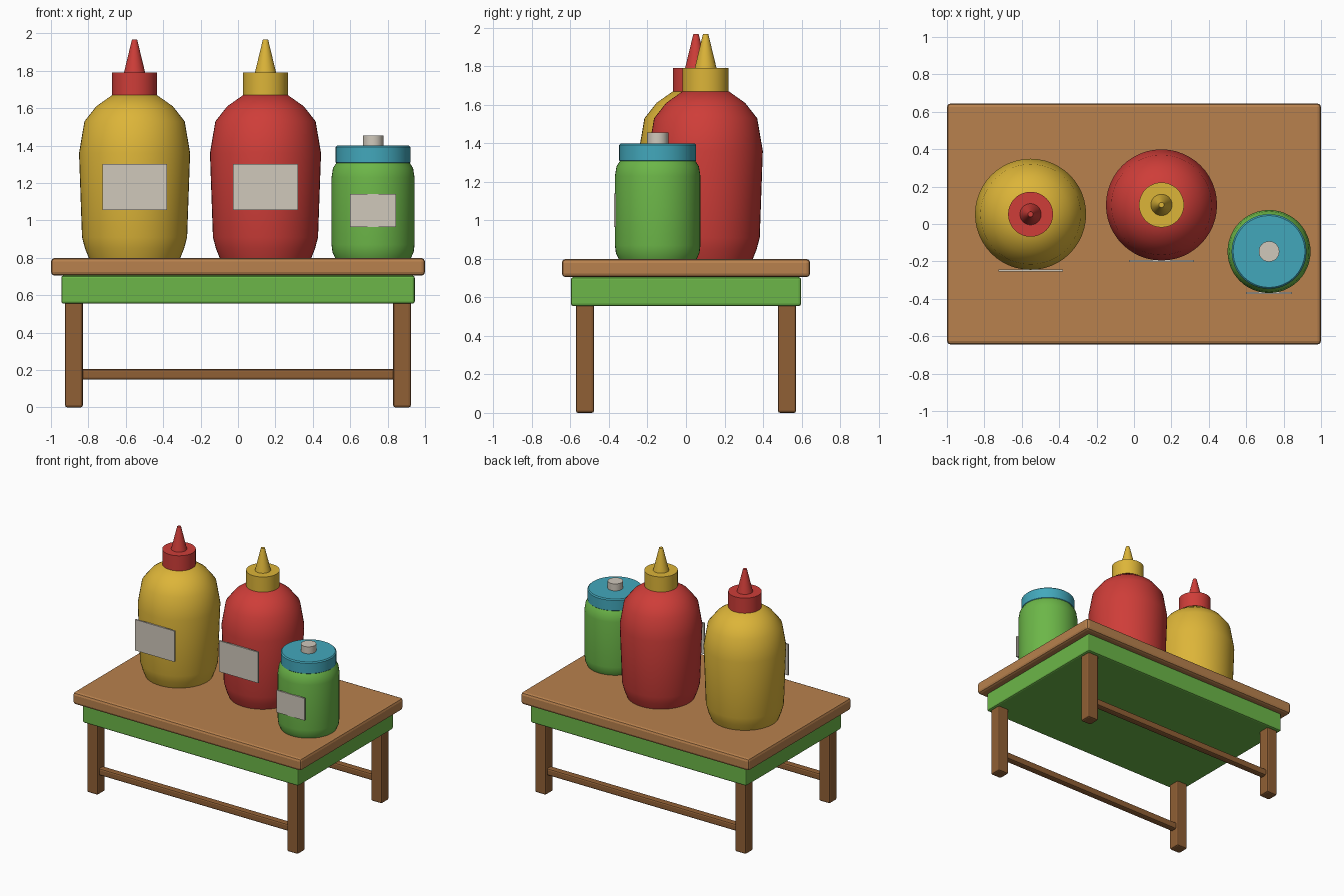
import bpy, bmesh, math

old = bpy.data.objects.get("Cube")
if old:
    bpy.data.objects.remove(old, do_unlink=True)


def material(name, rgb):
    m = bpy.data.materials.new(name)
    m.use_nodes = True
    m.diffuse_color = (*rgb, 1)
    m.node_tree.nodes["Principled BSDF"].inputs["Base Color"].default_value = (*rgb, 1)
    return m


YELLOW = material("mustard_yellow", (0.72, 0.46, 0.04))
RED = material("ketchup_red", (0.62, 0.047, 0.04))
GREEN = material("leaf_green", (0.15, 0.47, 0.065))
TEAL = material("lid_teal", (0.055, 0.39, 0.5))
WOOD = material("table_wood", (0.48, 0.22, 0.075))
DARK = material("leg_wood", (0.28, 0.115, 0.035))
PAPER = material("label_paper", (0.63, 0.58, 0.5))


def add_object(name, bm, mat):
    mesh = bpy.data.meshes.new(name)
    bmesh.ops.recalc_face_normals(bm, faces=bm.faces)
    bm.to_mesh(mesh)
    bm.free()
    mesh.materials.append(mat)
    ob = bpy.data.objects.new(name, mesh)
    bpy.context.collection.objects.link(ob)
    return ob


def box(name, center, size, mat, bevel=0.0):
    bm = bmesh.new()
    bmesh.ops.create_cube(bm, size=1)
    bmesh.ops.scale(bm, vec=size, verts=bm.verts)
    ob = add_object(name, bm, mat)
    ob.location = center
    if bevel:
        mod = ob.modifiers.new("rounded_edges", "BEVEL")
        mod.width = bevel
        mod.segments = 2
    return ob


def lathe(name, center, profile, mat, angle=40, steps=48):
    """Revolve (radius, height) points around the vertical axis, closing both ends."""
    bm = bmesh.new()
    rings = [[bm.verts.new((r * math.cos(2 * math.pi * i / steps),
                            r * math.sin(2 * math.pi * i / steps), z))
              for i in range(steps)] for r, z in profile]
    for low, high in zip(rings, rings[1:]):
        for i in range(steps):
            j = (i + 1) % steps
            bm.faces.new((low[i], low[j], high[j], high[i]))
    bm.faces.new(rings[0])
    bm.faces.new(rings[-1])
    ob = add_object(name, bm, mat)
    ob.location = (*center, 0)
    bpy.ops.object.select_all(action="DESELECT")
    ob.select_set(True)
    bpy.context.view_layer.objects.active = ob
    bpy.ops.object.shade_smooth_by_angle(angle=math.radians(angle))
    return ob


# Table
box("table_top", (0, 0, 0.752), (2, 1.29, 0.095), WOOD, 0.02)
box("table_apron", (0, 0, 0.63), (1.89, 1.195, 0.15), GREEN, 0.012)
for sx, side in ((1, "left"), (-1, "right")):
    for sy, end in ((-1, "front"), (1, "back")):
        box(f"{end}_{side}_leg", (sx * 0.877, sy * 0.525, 0.29), (0.095, 0.095, 0.58), DARK, 0.012)
for sy, end in ((-1, "front"), (1, "back")):
    box(f"{end}_rail", (0, sy * 0.525, 0.177), (1.7, 0.055, 0.055), DARK, 0.012)

# Squeeze bottles
BODY = [(0.245, 0.8), (0.265, 0.85), (0.281, 0.91), (0.297, 1.36),
        (0.268, 1.53), (0.205, 1.61), (0.12, 1.67)]
CAP = [(0.12, 1.665), (0.12, 1.79)]
NOZZLE = [(0.058, 1.785), (0.014, 1.967)]


def bottle(name, x, y, body_mat, cap_mat):
    lathe(f"{name}_bottle", (x, y), BODY, body_mat)
    lathe(f"{name}_cap", (x, y), CAP, cap_mat)
    lathe(f"{name}_nozzle", (x, y), NOZZLE, cap_mat)
    box(f"{name}_label", (x, y - 0.3, 1.178), (0.345, 0.012, 0.245), PAPER)


bottle("yellow", -0.553, 0.052, YELLOW, RED)
bottle("red", 0.147, 0.102, RED, YELLOW)

# Jar with lid and knob
JAR = (0.722, -0.147)
lathe("jar_body", JAR, [(0.203, 0.8), (0.217, 0.83), (0.222, 0.87),
                        (0.222, 1.23), (0.214, 1.28), (0.195, 1.31)], GREEN)
lathe("jar_lid", JAR, [(0.192, 1.303), (0.2, 1.311), (0.2, 1.392), (0.192, 1.4)], TEAL)
lathe("jar_knob", JAR, [(0.055, 1.395), (0.055, 1.455)], PAPER)
box("jar_label", (JAR[0], JAR[1] - 0.222, 1.053), (0.245, 0.012, 0.175), PAPER)
